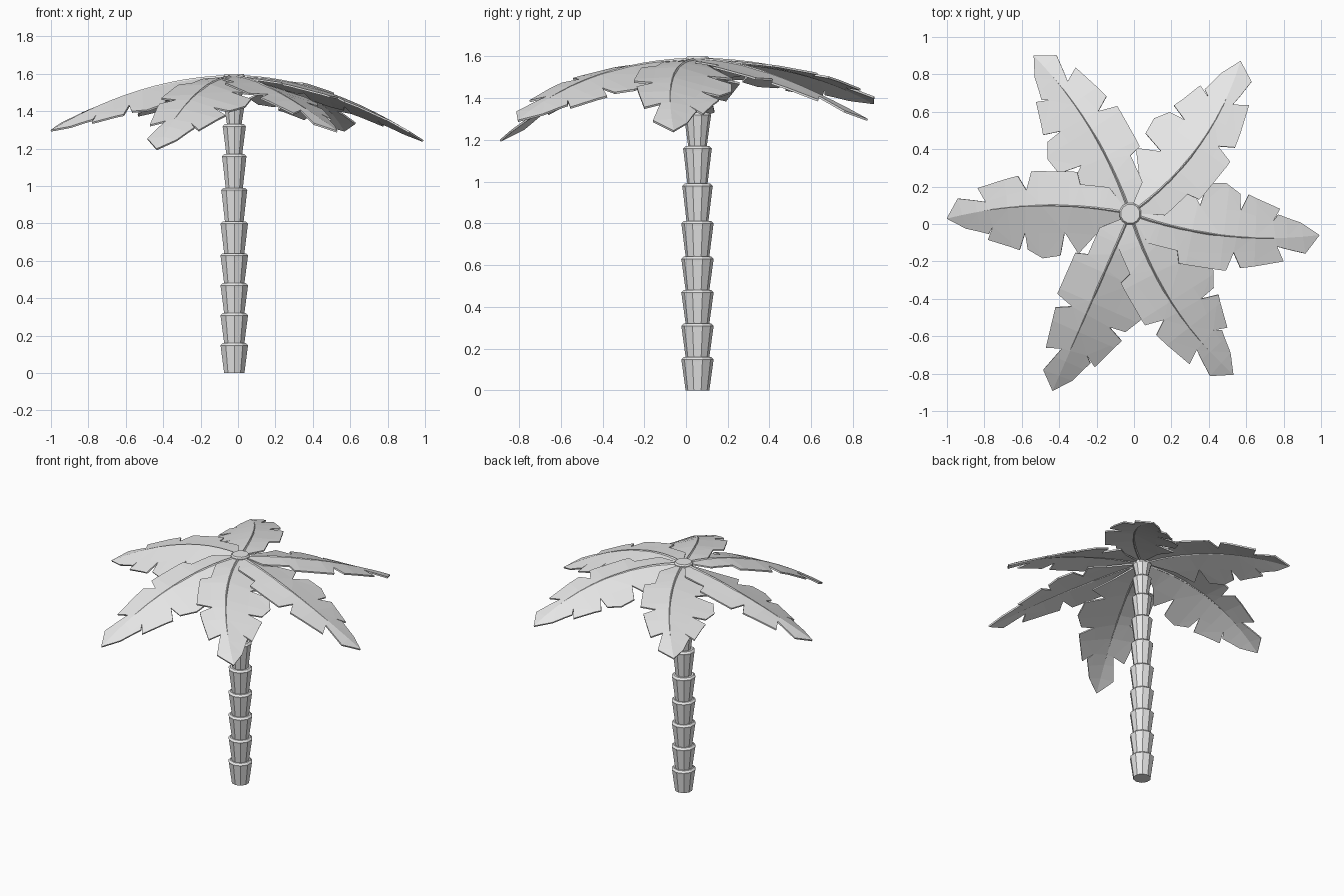
import bpy, bmesh, math
from mathutils import Vector

if "Cube" in bpy.data.objects:
    bpy.data.objects.remove(bpy.data.objects["Cube"])

grey = bpy.data.materials.new("light_grey")
grey.use_nodes = True
grey.diffuse_color = (0.8, 0.8, 0.8, 1)
grey.node_tree.nodes["Principled BSDF"].inputs["Base Color"].default_value = (0.8, 0.8, 0.8, 1)

CENTRE = Vector((-0.02, 0.055, 0))
CROWN_Z = 1.58


def add_object(name, bm):
    bmesh.ops.recalc_face_normals(bm, faces=bm.faces)
    mesh = bpy.data.meshes.new(name)
    bm.to_mesh(mesh)
    bm.free()
    mesh.materials.append(grey)
    obj = bpy.data.objects.new(name, mesh)
    bpy.context.collection.objects.link(obj)
    return obj


def loft(bm, rings):
    """Skin a list of closed rings and cap both ends."""
    loops = [[bm.verts.new(p) for p in ring] for ring in rings]
    n = len(loops[0])
    for a, b in zip(loops, loops[1:]):
        for i in range(n):
            j = (i + 1) % n
            bm.faces.new((a[i], a[j], b[j], b[i]))
    bm.faces.new(loops[0][::-1])
    bm.faces.new(loops[-1])


def turned(name, profile, sides):
    bm = bmesh.new()
    angles = [2 * math.pi * (i + 0.5) / sides for i in range(sides)]
    loft(bm, [[CENTRE + Vector((r * math.cos(a), r * math.sin(a), z)) for a in angles]
              for r, z in profile])
    return add_object(name, bm)


# Trunk: stacked flared segments with chamfered rims
levels = [0, 0.16, 0.32, 0.48, 0.64, 0.81, 0.99, 1.17, 1.33, 1.47, 1.575]
profile = []
for low, high in zip(levels, levels[1:]):
    flare = 0.078 - 0.014 * max(0, high - 0.8) / 0.6
    profile += [(flare - 0.021, low), (flare - 0.002, high - 0.022),
                (flare, high - 0.012), (flare - 0.012, high)]
turned("trunk", profile, 10)

# Crown cap
turned("crown_cap", [(0.052, 1.55), (0.06, 1.56), (0.06, 1.588), (0.052, 1.598)], 12)

# Frond outline as (distance along the rib, distance from the rib)
UPPER = [(0.92, 0.09), (0.78, 0.045), (0.81, 0.125), (0.6, 0.165), (0.56, 0.085),
         (0.53, 0.185), (0.3, 0.185), (0.28, 0.12), (0.13, 0.12), (0.04, 0.03)]
LOWER = [(0.04, 0.03), (0.17, 0.14), (0.26, 0.25), (0.35, 0.14), (0.37, 0.265),
         (0.48, 0.28), (0.57, 0.23), (0.58, 0.14), (0.62, 0.23), (0.8, 0.155),
         (0.76, 0.09), (0.79, 0.125), (0.91, 0.075)]


def frond(name, tip, bow, sag):
    """Bend a flat lobed outline along an arched rib ending at tip."""
    chord = Vector((tip[0], tip[1], 0)) - CENTRE
    side = Vector((-chord.y, chord.x, 0)).normalized()

    def place(t, w):
        tangent = chord - side * bow * 4 * (1 - 2 * t)
        across = Vector((-tangent.y, tangent.x, 0)).normalized()
        p = CENTRE + chord * t - side * bow * 4 * t * (1 - t) + across * w
        p.z = CROWN_Z - (CROWN_Z - tip[2]) * abs(t) ** 2 - (sag * w if w > 0 else -0.04 * w)
        return p

    # Blade
    bm = bmesh.new()
    outline = [(1, 0)] + [(t, -w) for t, w in UPPER] + LOWER
    bm.faces.new([bm.verts.new((t, w, 0)) for t, w in outline])
    bmesh.ops.triangulate(bm, faces=bm.faces)
    cuts = [((0, 0, 0), (0, 1, 0))] + [((k / 6, 0, 0), (1, 0, 0)) for k in range(1, 6)]
    for co, no in cuts:
        bmesh.ops.bisect_plane(bm, geom=bm.verts[:] + bm.edges[:] + bm.faces[:],
                               plane_co=co, plane_no=no, dist=0.0001)
    for v in bm.verts:
        v.co = place(v.co.x, v.co.y)
    bm.normal_update()
    blade = add_object(name, bm)
    solid = blade.modifiers.new("thickness", "SOLIDIFY")
    solid.thickness = 0.01
    solid.offset = 0

    # Raised rib
    bm = bmesh.new()
    rings = []
    for k in range(13):
        t = 0.03 + 0.965 * k / 12
        r = 0.013 - 0.009 * t
        up = Vector((0, 0, r))
        rings.append([place(t, r), place(t, 0) + up, place(t, -r), place(t, 0) - up])
    loft(bm, rings)
    add_object(name + "_rib", bm)


frond("frond_left", (0.99, -0.06, 1.24), 0.06, 0.27)
frond("frond_back_left", (0.57, 0.87, 1.295), 0.085, 0.27)
frond("frond_back_right", (-0.535, 0.9, 1.375), 0.055, 0.27)
frond("frond_right", (-1.0, 0.03, 1.295), 0.055, 0.4)
frond("frond_front_right", (-0.435, -0.89, 1.195), 0.0, 0.25)
frond("frond_front_left", (0.53, -0.805, 1.29), 0.07, 0.27)
